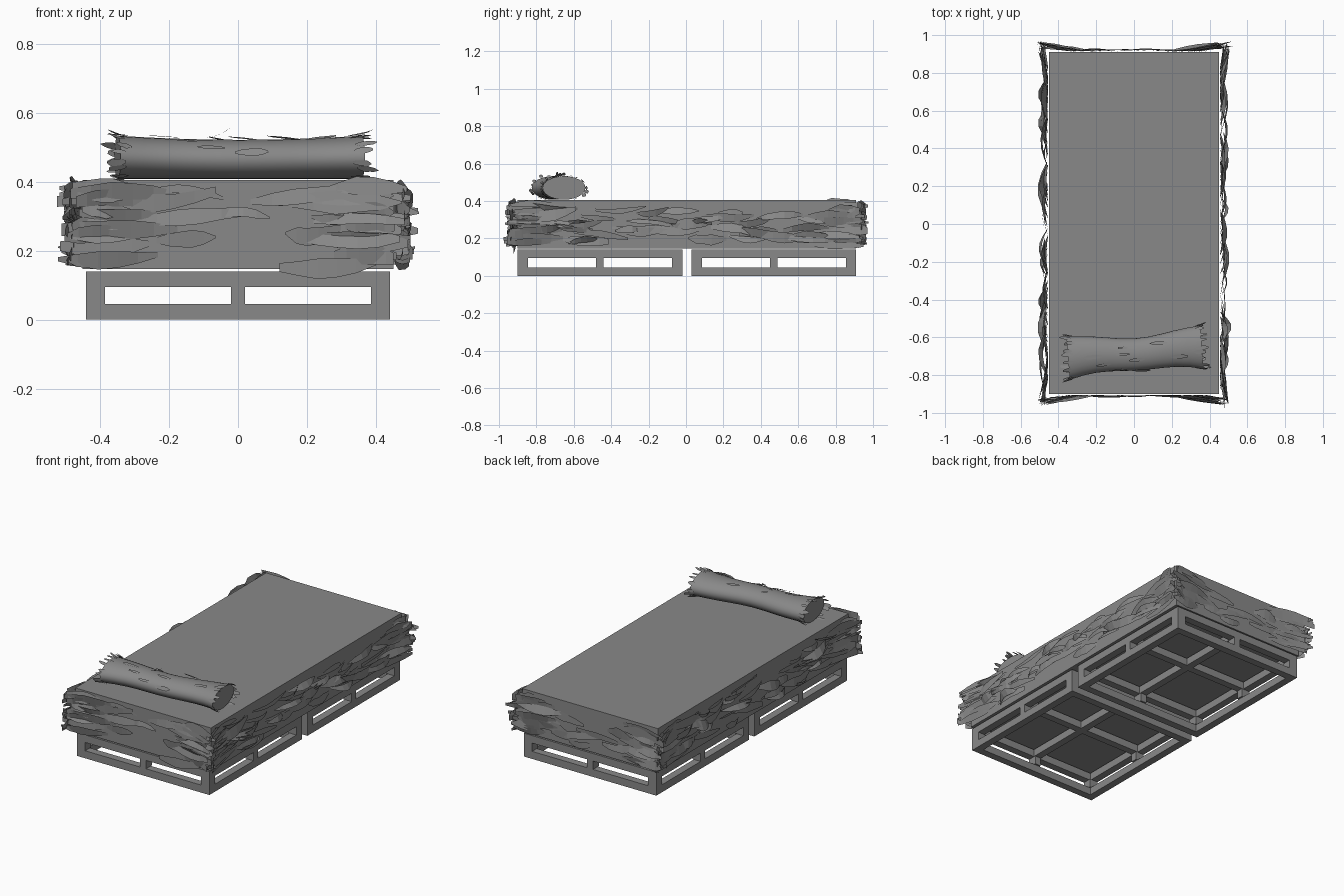
import bpy, bmesh, math, random
from mathutils import Vector, Matrix

random.seed(7)
R = random.uniform
if "Cube" in bpy.data.objects:
    bpy.data.objects.remove(bpy.data.objects["Cube"])

grey = bpy.data.materials.new("plain grey")
grey.use_nodes = True
COLOUR = (0.25, 0.25, 0.25, 1)
grey.diffuse_color = COLOUR
grey.node_tree.nodes["Principled BSDF"].inputs["Base Color"].default_value = COLOUR


def finish(bm, name, smooth=False):
    mesh = bpy.data.meshes.new(name)
    bm.to_mesh(mesh)
    bm.free()
    obj = bpy.data.objects.new(name, mesh)
    bpy.context.collection.objects.link(obj)
    mesh.materials.append(grey)
    if smooth:
        bpy.ops.object.select_all(action="DESELECT")
        obj.select_set(True)
        bpy.context.view_layer.objects.active = obj
        bpy.ops.object.shade_smooth_by_angle(angle=math.radians(40))
    return obj


def box(bm, x0, x1, y0, y1, z0, z1):
    size = Matrix.Diagonal((x1 - x0, y1 - y0, z1 - z0, 1))
    centre = Vector((x0 + x1, y0 + y1, z0 + z1)) / 2
    bmesh.ops.create_cube(bm, size=1, matrix=Matrix.Translation(centre) @ size)


def leaf(bm, origin, along, across, out, length, width, lift, flare, slope=0, arch=0, twist=0):
    """Thin strip lying on a surface: it arches by lift and peels off by flare at the tip."""
    shape = (0.3, 0.75, 1, 0.95, 0.8, R(0.1, 0.6))
    rows = []
    for i, w in enumerate(shape):
        t = i / (len(shape) - 1)
        bow = math.sin(math.pi * t)
        mid = origin + along * length * t + across * (slope * length * t + arch * bow)
        mid += out * (0.004 + lift * bow + flare * t * t)
        half = width / 2 * w * R(0.85, 1.15)
        rows.append([bm.verts.new(mid + across * half * s + out * max(0, twist * s) * bow)
                     for s in (-1, 1)])
    for a, b in zip(rows, rows[1:]):
        bm.faces.new((a[0], b[0], b[1], a[1]))


# Two pallets: perimeter rails, posts and a central cross
RAIL, TOP, BAR = 0.045, 0.14, 0.055
for name, cy in (("front_pallet", -0.46), ("back_pallet", 0.47)):
    bm = bmesh.new()
    h = 0.44
    for z0, z1 in ((0, RAIL), (TOP - RAIL, TOP)):
        for s in (-1, 1):
            e0, e1 = sorted((s * h, s * (h - RAIL)))
            box(bm, -h, h, cy + e0, cy + e1, z0, z1)
            box(bm, e0, e1, cy - h + RAIL, cy + h - RAIL, z0, z1)
    inner = h - RAIL
    box(bm, -inner, inner, cy - 0.022, cy + 0.022, TOP - RAIL, TOP)
    box(bm, -0.022, 0.022, cy - inner, cy + inner, TOP - RAIL, TOP)
    for sx in (-1, 0, 1):
        for sy in (-1, 0, 1):
            if sx or sy:
                wx, wy = (BAR if sx else 0.04), (BAR if sy else 0.04)
                px, py = sx * (h - wx / 2), cy + sy * (h - wy / 2)
                box(bm, px - wx / 2, px + wx / 2, py - wy / 2, py + wy / 2, RAIL, TOP - RAIL)
    finish(bm, name)

# Mattress block
bm = bmesh.new()
box(bm, -0.45, 0.45, -0.9, 0.91, 0.147, 0.405)
finish(bm, "mattress")

# Leaves covering the four sides, peeling away at the corners
UP = Vector((0, 0, 1))
SIDES = (("front", Vector((0, -1, 0)), 0.9, 0.45, 9),
         ("back", Vector((0, 1, 0)), 0.91, 0.45, 9),
         ("right", Vector((-1, 0, 0)), 0.45, 0.9, 42),
         ("left", Vector((1, 0, 0)), 0.45, 0.9, 42))
for side, out, dist, half, count in SIDES:
    bm = bmesh.new()
    tangent = UP.cross(out)
    wide = half > 0.5
    for s in (-1, 1):
        for i in range(15):
            z = 0.17 + 0.21 * (i + R(0, 1)) / 15
            start = half - R(0.08, 0.3)
            length = half + R(0.0, 0.075) - start
            leaf(bm, out * dist + tangent * s * start + UP * z, tangent * s, UP, out,
                 length, R(0.03, 0.065), 0.004, R(0.015, 0.055),
                 slope=(z - 0.275) * R(0, 0.5), arch=R(-0.01, 0.015), twist=R(-0.02, 0.02))
    for i in range(count):
        length = R(0.12, 0.32)
        u = -half + 0.03 + (2 * half - 0.1) * (i + R(0, 1)) / count
        s = random.choice((-1, 1))
        u = max(-half + 0.02, min(half - 0.02, u))
        if abs(u + s * length) > half:
            s = -s
        z = R(0.19, 0.36)
        leaf(bm, out * dist + tangent * u + UP * z, tangent * s, UP, out,
             length, R(0.025, 0.06), R(0.005, 0.035) if wide else R(0, 0.008), R(0, 0.02) if wide else 0.004,
             slope=R(-0.25, 0.25) * (1 - abs(z - 0.275) * 6), arch=R(-0.02, 0.02),
             twist=R(-0.03, 0.03) if wide else R(-0.01, 0.01))
    finish(bm, side + "_leaves")

# One broad leaf hanging below the front edge
bm = bmesh.new()
leaf(bm, Vector((0.4, -0.905, 0.165)), Vector((-1, 0, 0)), UP, Vector((0, -1, 0)),
     0.28, 0.055, 0.01, 0.01, slope=0.1, arch=-0.01)
for v in bm.verts:
    v.co.z -= 0.15 * (0.4 - v.co.x)
finish(bm, "hanging_leaf")

# Waisted bolster lying slightly askew across the front end
AXIS = Vector((0.71, 0.055, 0)).normalized()
SIDE = UP.cross(AXIS)
LENGTH, SEGMENTS, RINGS = 0.71, 24, 10


def bolster_point(t, angle):
    end = (2 * t - 1) ** 2
    ry, rz = 0.085 + 0.03 * end, 0.057 + 0.006 * end
    centre = Vector((0.005, -0.683, 0.407 + rz)) + AXIS * LENGTH * (t - 0.5)
    centre += SIDE * 0.008 * math.sin(t * 9)
    return centre + SIDE * ry * math.cos(angle) + UP * rz * math.sin(angle)


bm = bmesh.new()
rings = [[bm.verts.new(bolster_point(i / RINGS, math.tau * k / SEGMENTS)) for k in range(SEGMENTS)]
         for i in range(RINGS + 1)]
for a, b in zip(rings, rings[1:]):
    for k in range(SEGMENTS):
        n = (k + 1) % SEGMENTS
        bm.faces.new((a[k], a[n], b[n], b[k]))
bm.faces.new(rings[0])
bm.faces.new(rings[-1])
bmesh.ops.recalc_face_normals(bm, faces=bm.faces)
finish(bm, "bolster", smooth=True)

# Small flakes fraying around both bolster ends, and a few along its length
bm = bmesh.new()


def flake(t, angle, direction, length, flare):
    out = (SIDE * math.cos(angle) * 0.6 + UP * math.sin(angle)).normalized()
    along = AXIS * direction
    leaf(bm, bolster_point(t, angle), along, out.cross(along), out, length, R(0.012, 0.025), 0.002, flare)


for direction in (-1, 1):
    for k in range(18):
        angle = math.tau * (k + R(0, 0.8)) / 18
        low = math.sin(angle) < -0.5
        flake(0.5 + direction * R(0.44, 0.48), angle, direction, R(0.035, 0.065), 0 if low else R(0, 0.018))
for k in range(8):
    flake(R(0.15, 0.8), R(0.3, 2.9), random.choice((-1, 1)), R(0.05, 0.1), R(0.002, 0.012))
flake(0.36, 1.6, 1, 0.07, 0.028)
finish(bm, "bolster_flakes")
